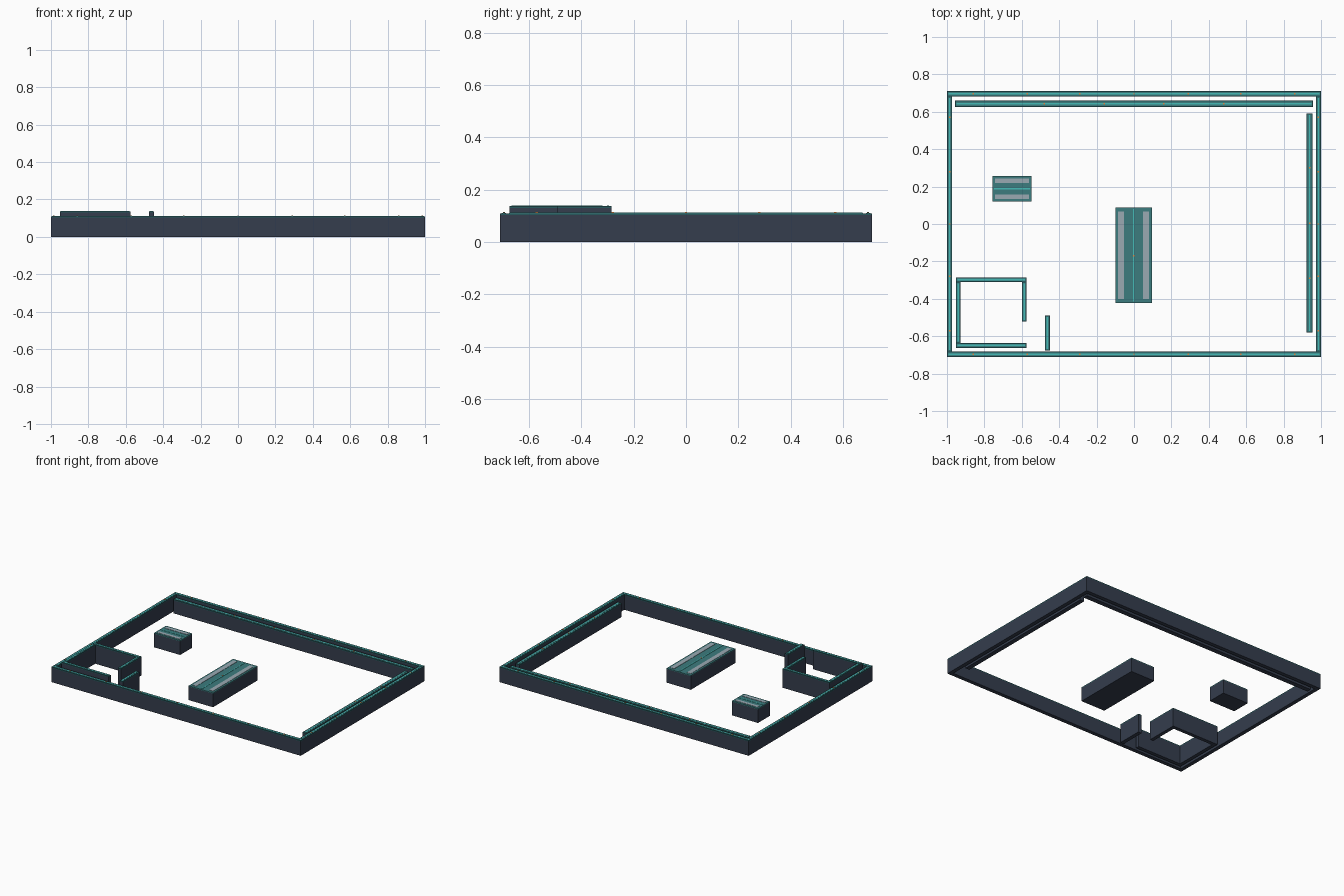
import bpy, bmesh
from mathutils import Matrix, Vector

if "Cube" in bpy.data.objects:
    bpy.data.objects.remove(bpy.data.objects["Cube"])


def mat(name, rgb):
    m = bpy.data.materials.new(name)
    m.diffuse_color = (*rgb, 1)
    m.use_nodes = True
    m.node_tree.nodes["Principled BSDF"].inputs["Base Color"].default_value = m.diffuse_color
    return m


NAVY = mat("navy", (0.035, 0.047, 0.075))
EDGE = mat("dark_teal", (0.02, 0.10, 0.11))
TEAL = mat("teal", (0.045, 0.20, 0.21))
GLOW = mat("bright_teal", (0.06, 0.50, 0.47))
PALE = mat("pale_panel", (0.32, 0.40, 0.45))
ORANGE = mat("orange", (0.8, 0.25, 0.05))


def boxes(name, rects, z0, z1, material, grow=0.0):
    """One object made of boxes; each rect is (x0, x1, y0, y1)."""
    bm = bmesh.new()
    for x0, x1, y0, y1 in rects:
        x0, x1, y0, y1 = x0 - grow, x1 + grow, y0 - grow, y1 + grow
        centre = Vector(((x0 + x1) / 2, (y0 + y1) / 2, (z0 + z1) / 2))
        size = Matrix.Diagonal((x1 - x0, y1 - y0, z1 - z0, 1))
        bmesh.ops.create_cube(bm, size=1, matrix=Matrix.Translation(centre) @ size)
    me = bpy.data.meshes.new(name)
    bm.to_mesh(me)
    bm.free()
    me.materials.append(material)
    ob = bpy.data.objects.new(name, me)
    bpy.context.collection.objects.link(ob)
    return ob


def centre_line(r, w):
    """Thin rect along the long axis of a wall rect."""
    x0, x1, y0, y1 = r
    if x1 - x0 > y1 - y0:
        c = (y0 + y1) / 2
        return (x0 + 0.008, x1 - 0.008, c - w / 2, c + w / 2)
    c = (x0 + x1) / 2
    return (c - w / 2, c + w / 2, y0 + 0.008, y1 - 0.008)


def wall(name, rects, h):
    """Navy wall with dark cap, teal inlay and a bright line on top."""
    boxes(name, rects, 0, h - 0.009, NAVY)
    boxes(name + "_cap", rects, h - 0.009, h - 0.002, EDGE)
    boxes(name + "_inlay", rects, h - 0.003, h - 0.001, TEAL, -0.005)
    boxes(name + "_light", [centre_line(r, 0.007) for r in rects], h - 0.002, h, GLOW)


# Perimeter wall
T = 0.028
W, D = 1.0, 0.71
wall("perimeter_wall", [(-W, W, -D, -D + T), (-W, W, D - T, D),
                        (-W, -W + T, -D + T, D - T), (W - T, W, -D + T, D - T)], 0.112)

# Low inner strips along the back and right
wall("back_counter", [(-0.957, 0.957, 0.626, 0.66)], 0.102)
wall("right_counter", [(0.922, 0.955, -0.58, 0.59)], 0.102)

# Corner room and its free-standing screen
wall("corner_room", [(-0.953, -0.574, -0.311, -0.285), (-0.953, -0.574, -0.662, -0.636),
                     (-0.953, -0.927, -0.636, -0.311), (-0.60, -0.574, -0.52, -0.311)], 0.139)
wall("screen", [(-0.477, -0.449, -0.675, -0.49)], 0.139)


def island(name, r, h, along_x):
    """Solid block with teal top, two pale side panels and a bright line."""
    x0, x1, y0, y1 = r
    boxes(name, [r], 0, h - 0.008, NAVY)
    boxes(name + "_top", [r], h - 0.008, h - 0.002, TEAL)
    a, b = (y0, y1) if along_x else (x0, x1)
    w = (b - a) * 0.17
    panels = []
    for lo, hi in ((a + 0.014, a + 0.014 + w), (b - 0.014 - w, b - 0.014)):
        panels.append((x0 + 0.014, x1 - 0.014, lo, hi) if along_x
                      else (lo, hi, y0 + 0.02, y1 - 0.02))
    boxes(name + "_panels", panels, h - 0.003, h, PALE)
    boxes(name + "_light", [centre_line(r, 0.007)], h - 0.003, h, GLOW)


island("large_island", (-0.10, 0.095, -0.422, 0.087), 0.106, False)
island("small_island", (-0.757, -0.548, 0.12, 0.257), 0.106, True)

# Tiny orange markers along the top lights
S = 0.004


def markers(name, points, z):
    boxes(name, [(x - S, x + S, y - S, y + S) for x, y in points], z - 0.003, z + 0.002, ORANGE)


ring = [(x, s * (D - T / 2)) for x in (-0.86, -0.57, -0.29, 0, 0.29, 0.57, 0.86) for s in (-1, 1)]
ring += [(s * (W - T / 2), y) for y in (-0.57, -0.28, 0, 0.28, 0.57) for s in (-1, 1)]
markers("perimeter_markers", ring, 0.112)
markers("counter_markers", [(-0.48, 0.643), (-0.16, 0.643), (0.16, 0.643), (0.48, 0.643),
                            (0.9385, -0.29), (0.9385, 0.005), (0.9385, 0.3)], 0.102)
markers("island_marker", [(-0.0025, -0.17)], 0.106)
